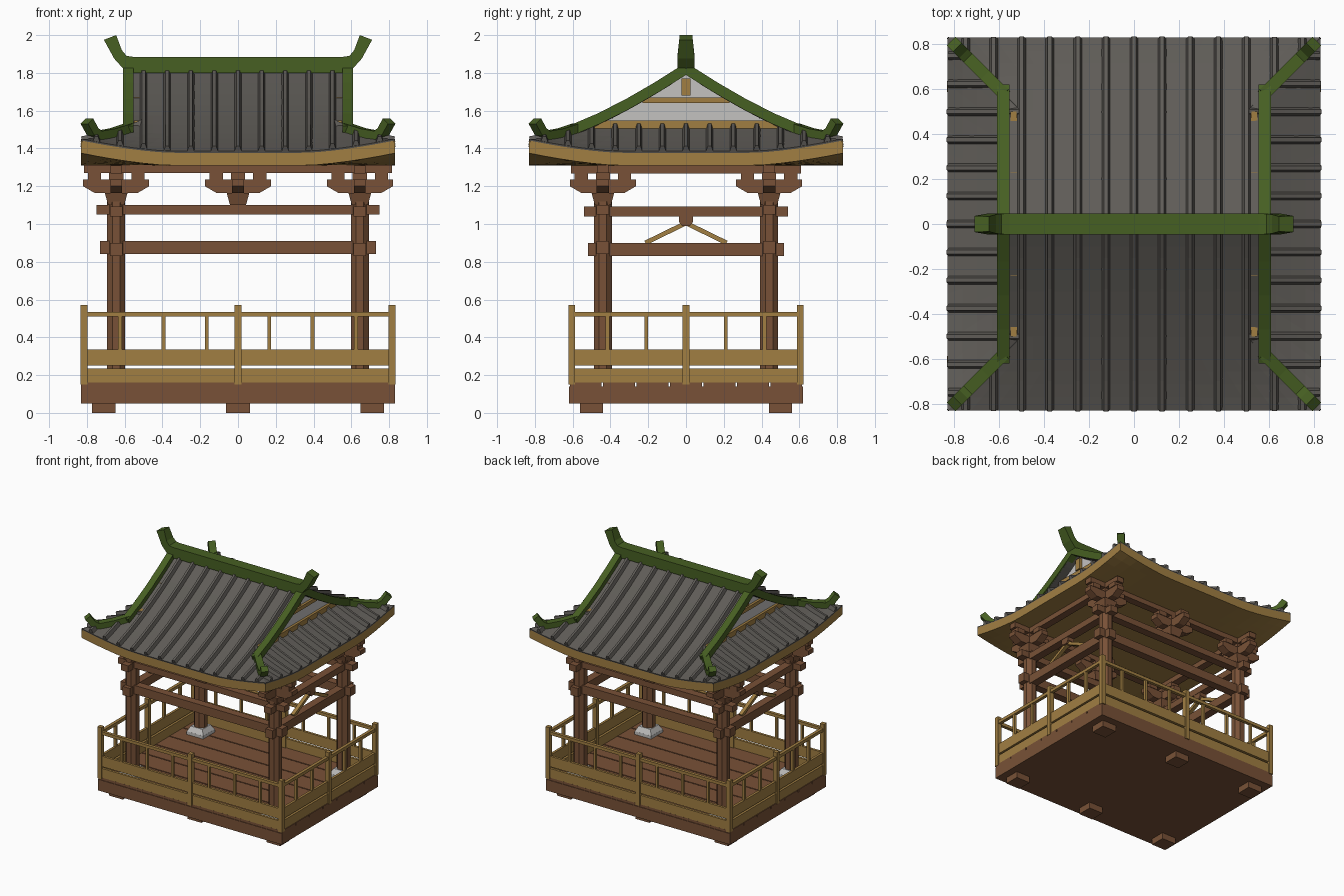
import bpy, bmesh, math
from mathutils import Vector, Matrix

if "Cube" in bpy.data.objects:
    bpy.data.objects.remove(bpy.data.objects["Cube"], do_unlink=True)


def material(name, r, g, b):
    m = bpy.data.materials.new(name)
    m.use_nodes = True
    m.diffuse_color = (r, g, b, 1)
    m.node_tree.nodes["Principled BSDF"].inputs["Base Color"].default_value = (r, g, b, 1)
    return m


BROWN = material("brown timber", 0.19, 0.083, 0.038)
TAN = material("tan timber", 0.355, 0.21, 0.055)
TILE = material("grey tile", 0.115, 0.107, 0.096)
GREEN = material("green ridge", 0.062, 0.115, 0.016)
PALE = material("pale plaster", 0.55, 0.54, 0.53)
SIGNS = (-1, 1)


def finish(name, mat, bm):
    bmesh.ops.recalc_face_normals(bm, faces=bm.faces)
    mesh = bpy.data.meshes.new(name)
    bm.to_mesh(mesh)
    bm.free()
    mesh.materials.append(mat)
    ob = bpy.data.objects.new(name, mesh)
    bpy.context.collection.objects.link(ob)
    return ob


def add_box(bm, x, y, z, sx, sy, z2):
    """Box centred on x, y, spanning z to z2."""
    m = Matrix.Translation((x, y, (z + z2) / 2)) @ Matrix.Diagonal((sx, sy, z2 - z, 1))
    bmesh.ops.create_cube(bm, size=1, matrix=m)


def add_cone(bm, x, y, z, z2, r1, r2, n):
    m = Matrix.Translation((x, y, (z + z2) / 2)) @ Matrix.Rotation(math.pi / n, 4, 'Z')
    bmesh.ops.create_cone(bm, cap_ends=True, segments=n, radius1=r1, radius2=r2, depth=z2 - z, matrix=m)


def add_prism(bm, pts, axis, x, y, width):
    """Extrude a (run, z) outline along the given axis."""
    rings = []
    for o in (-width / 2, width / 2):
        rings.append([bm.verts.new((x + o, y + a, z) if axis == 'x' else (x + a, y + o, z)) for a, z in pts])
    lo, hi = rings
    bm.faces.new(lo)
    bm.faces.new(hi)
    for i in range(len(pts)):
        j = (i + 1) % len(pts)
        bm.faces.new((lo[i], lo[j], hi[j], hi[i]))


def add_sweep(bm, path, profile):
    """Sweep a (side, up) profile along a path."""
    path = [Vector(p) for p in path]
    rings = []
    for i, p in enumerate(path):
        t = (path[min(i + 1, len(path) - 1)] - path[max(i - 1, 0)]).normalized()
        side = t.cross(Vector((0, 0, 1))).normalized()
        up = side.cross(t)
        rings.append([bm.verts.new(p + side * a + up * b) for a, b in profile])
    n = len(profile)
    for r, s in zip(rings, rings[1:]):
        for i in range(n):
            bm.faces.new((r[i], r[(i + 1) % n], s[(i + 1) % n], s[i]))
    bm.faces.new(rings[0])
    bm.faces.new(rings[-1])


def rect(w, h):
    return [(-w / 2, -h / 2), (w / 2, -h / 2), (w / 2, h / 2), (-w / 2, h / 2)]


# Platform, planks and feet
bm = bmesh.new()
add_box(bm, 0, 0, 0.05, 1.66, 1.24, 0.14)
for i in range(7):
    add_box(bm, 0, (i - 3) * 1.24 / 7, 0.14, 1.66, 0.168, 0.16)
finish("platform", BROWN, bm)
bm = bmesh.new()
for x in (-0.71, 0, 0.71):
    for y in (-0.5, 0.5):
        add_box(bm, x, y, 0, 0.125, 0.12, 0.05)
finish("platform_feet", BROWN, bm)

# Railing
RX, RY = 0.815, 0.605
bm = bmesh.new()
for s in SIGNS:
    for x in (-RX, 0, RX):
        add_box(bm, x, s * RY, 0.15, 0.036, 0.036, 0.57)
    add_box(bm, s * RX, 0, 0.15, 0.036, 0.036, 0.57)
    for z, z2, t in ((0.16, 0.235, 0.02), (0.25, 0.335, 0.02), (0.51, 0.535, 0.025)):
        add_box(bm, 0, s * RY, z, 2 * RX, t, z2)
        add_box(bm, s * RX, 0, z, t, 2 * RY, z2)
    for m in SIGNS:
        for x in (0.165, 0.395, 0.625):
            add_box(bm, m * x, s * RY, 0.33, 0.02, 0.02, 0.515)
        for y in (0.21, 0.415):
            add_box(bm, s * RX, m * y, 0.33, 0.02, 0.02, 0.515)
finish("railing", TAN, bm)

# Columns on stone bases
CX, CY = 0.645, 0.44
stone, cols = bmesh.new(), bmesh.new()
for x in (-CX, CX):
    for y in (-CY, CY):
        add_box(stone, x, y, 0.16, 0.15, 0.15, 0.185)
        add_cone(stone, x, y, 0.185, 0.225, 0.105, 0.075, 4)
        add_cone(cols, x, y, 0.2, 1.12, 0.052, 0.052, 8)
finish("column_bases", PALE, stone)
finish("columns", BROWN, cols)

# Tie beams and eave beams
bm = bmesh.new()
for s in SIGNS:
    add_box(bm, 0, s * CY, 0.84, 1.46, 0.065, 0.91)
    add_box(bm, 0, s * CY, 1.05, 1.50, 0.065, 1.10)
    add_box(bm, 0, s * CY, 1.27, 1.63, 0.06, 1.312)
    add_box(bm, s * CX, 0, 0.83, 0.065, 1.04, 0.90)
    add_box(bm, s * CX, 0, 1.04, 0.065, 1.08, 1.092)
    add_box(bm, s * CX, 0, 1.268, 0.06, 1.22, 1.31)
    add_prism(bm, [(-0.02, 0.99), (0.02, 0.99), (0.036, 1.01), (0.036, 1.04), (-0.036, 1.04), (-0.036, 1.01)],
              'x', s * CX, 0, 0.06)
finish("beams", BROWN, bm)

# Slanted struts between the side beams
bm = bmesh.new()
for s in SIGNS:
    for m in SIGNS:
        add_sweep(bm, [(s * CX, 0, 1.005), (s * CX, m * 0.215, 0.9)], rect(0.03, 0.024))
finish("side_struts", TAN, bm)

# Cross brackets over columns and beam middles
ARM = [(-0.115, 1.165), (0.115, 1.165), (0.175, 1.2), (0.175, 1.235), (-0.175, 1.235), (-0.175, 1.2)]
bm = bmesh.new()
for x in (-CX, 0, CX):
    for y in (-CY, CY):
        add_cone(bm, x, y, 1.10, 1.165, 0.06, 0.085, 4)
        add_prism(bm, ARM, 'x', x, y, 0.062)
        add_prism(bm, ARM, 'y', x, y, 0.066)
        add_box(bm, x, y, 1.2, 0.06, 0.06, 1.28)
        for s in SIGNS:
            add_box(bm, x + s * 0.115, y, 1.235, 0.07, 0.075, 1.272)
            add_box(bm, x, y + s * 0.115, 1.235, 0.075, 0.07, 1.272)
finish("brackets", BROWN, bm)

# Roof shape: concave slope with lifted corners
EDGE, HIP, GABLE = 0.83, 0.6, 0.5


def lift(x, y):
    f = [max(0, (abs(t) - 0.35) / 0.48) ** 1.5 for t in (x, y)]
    return 0.065 * f[0] * f[1]


def slope(d, t, up=0.0):
    return 1.81 - 0.66 * d + 0.179 * d * d + lift(d, t) + up


# Eave underside with fascia
bm = bmesh.new()
bmesh.ops.create_grid(bm, x_segments=20, y_segments=20, size=EDGE)
for v in bm.verts:
    v.co.z = 1.31 + lift(v.co.x, v.co.y)
rim = [e for e in bm.edges if e.is_boundary]
new = bmesh.ops.extrude_edge_only(bm, edges=rim)["geom"]
for v in new:
    if isinstance(v, bmesh.types.BMVert):
        v.co.z += 0.067
finish("eave_board", TAN, bm)


# Tiled roof panels and their rolls
def add_panel(bm, rows, width, place):
    grid = []
    for d in rows:
        w = width(d)
        grid.append([bm.verts.new(place(d, w * (u / 8 - 1), slope(d, w * (u / 8 - 1)))) for u in range(17)])
    for r, q in zip(grid, grid[1:]):
        for i in range(16):
            bm.faces.new((r[i], r[i + 1], q[i + 1], q[i]))


def span(a, b, n):
    return [a + (b - a) * i / n for i in range(n + 1)]


ROLL = [(-0.02, -0.005), (0.02, -0.005), (0.009, 0.028), (-0.009, 0.028)]
main, skirt, rolls = bmesh.new(), bmesh.new(), bmesh.new()
for s in SIGNS:
    front = lambda d, t, z: (t, s * d, z)
    side = lambda d, t, z: (s * d, t, z)
    add_panel(main, span(0, HIP, 6) + span(HIP, EDGE, 4)[1:], lambda d: max(d, HIP), front)
    add_panel(skirt, span(GABLE, EDGE, 5), lambda d: d, side)
    for i in range(-6, 7):
        c = i * 0.125
        for place, start in ((front, abs(c) if abs(c) > HIP else 0), (side, max(abs(c), GABLE))):
            add_sweep(rolls, [place(d, c, slope(d, c)) for d in span(start, EDGE - 0.005, 6)], ROLL)
for name, bm in (("main_roof", main), ("side_roof", skirt)):
    bmesh.ops.remove_doubles(bm, verts=bm.verts, dist=1e-4)
    for f in bm.faces:
        f.normal_update()
    ob = finish(name, TILE, bm)
    mod = ob.modifiers.new("thickness", 'SOLIDIFY')
    mod.thickness, mod.offset = 0.018, -1
finish("tile_rolls", TILE, rolls)

# Gable walls and trim
wall, trim = bmesh.new(), bmesh.new()
for s in SIGNS:
    add_prism(wall, [(-0.54, 1.49), (0.54, 1.49), (0.27, 1.635), (0, 1.795), (-0.27, 1.635)], 'x', s * 0.52, 0, 0.02)
    add_box(trim, s * 0.535, 0, 1.505, 0.03, 1.0, 1.547)
    add_box(trim, s * 0.535, 0, 1.64, 0.03, 0.46, 1.67)
    add_box(trim, s * 0.535, 0, 1.68, 0.03, 0.05, 1.77)
finish("gable_walls", PALE, wall)
finish("gable_trim", TAN, trim)

# Main ridge with upturned, narrowing ends
half = [(0.555, 1.80), (0.61, 1.825), (0.655, 1.875), (0.71, 1.975), (0.645, 2.0), (0.615, 1.92), (0.59, 1.89), (0.555, 1.885)]
bm = bmesh.new()
add_prism(bm, half + [(-a, z) for a, z in reversed(half)], 'y', 0, 0, 0.092)
for v in bm.verts:
    v.co.y *= 1 - max(0, v.co.z - 1.885) * 2.4
finish("main_ridge", GREEN, bm)

# Descending ridges, hip ridges and upturned corner ends
down, hips = bmesh.new(), bmesh.new()
for sx in SIGNS:
    for sy in SIGNS:
        add_sweep(down, [(sx * 0.582, sy * d, slope(d, 0.58, 0.012)) for d in span(0, 0.61, 4)], rect(0.055, 0.055))
        hip = [(0.575, 1.51), (0.66, 1.482), (0.74, 1.468), (0.77, 1.49), (0.8, 1.545)]
        add_sweep(hips, [(sx * a, sy * a, z) for a, z in hip], rect(0.055, 0.048))
finish("descending_ridges", GREEN, down)
finish("hip_ridges", GREEN, hips)
